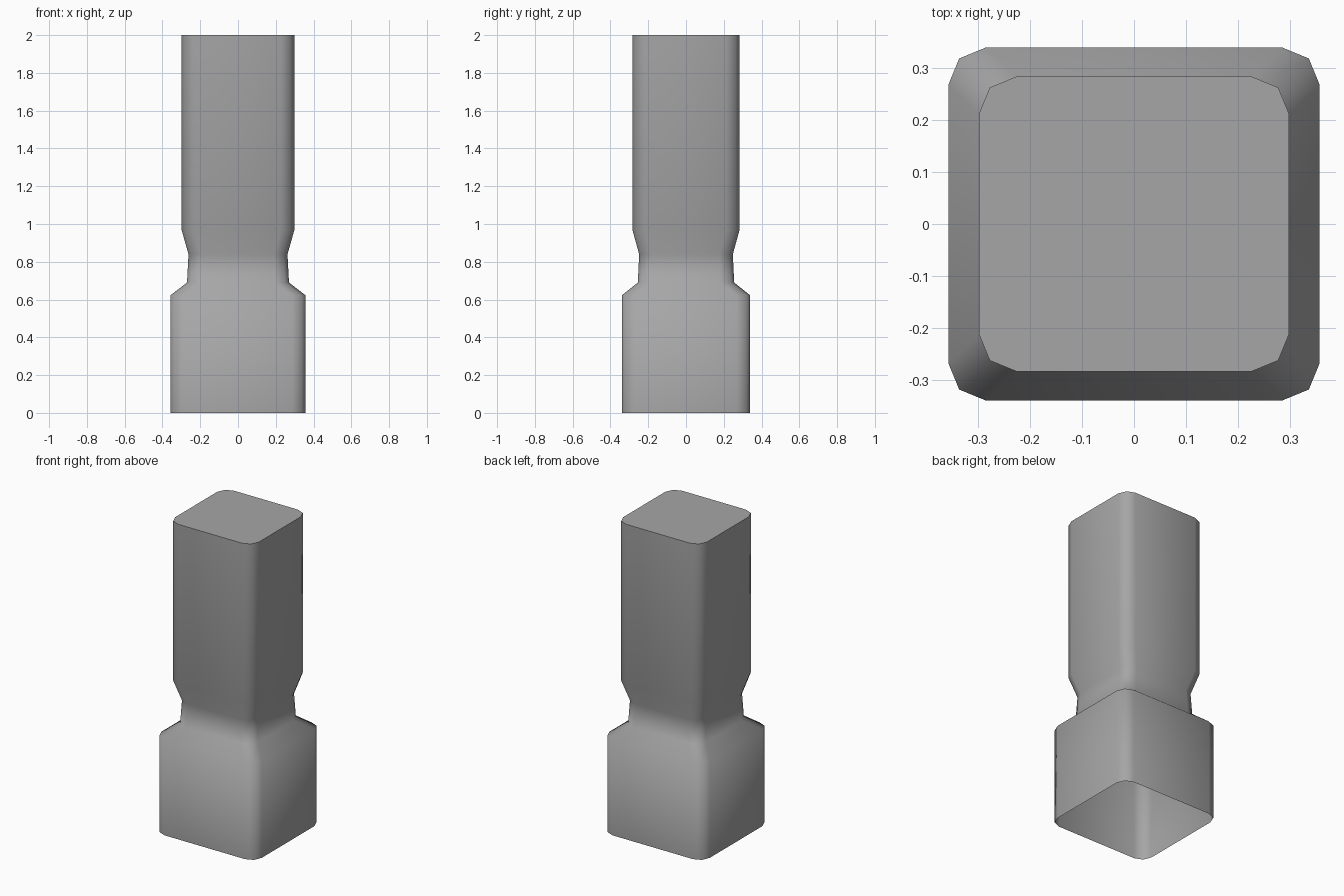
import bpy, bmesh, math

cube = bpy.data.objects.get("Cube")
if cube:
    bpy.data.objects.remove(cube, do_unlink=True)

grey = bpy.data.materials.new("plain grey")
grey.use_nodes = True
colour = (0.38, 0.38, 0.38, 1)
grey.diffuse_color = colour
grey.node_tree.nodes["Principled BSDF"].inputs["Base Color"].default_value = colour

CORNER, MID = 0.072, 0.021


def rounded_ring(bm, hx, hy, z):
    """Rectangle with two-segment rounded corners, counter-clockwise."""
    corner = [(hx, hy - CORNER), (hx - MID, hy - MID), (hx - CORNER, hy)]
    ring = []
    for sx, sy in ((1, 1), (-1, 1), (-1, -1), (1, -1)):
        points = corner if sx * sy > 0 else corner[::-1]
        ring += [bm.verts.new((sx * x, sy * y, z)) for x, y in points]
    return ring


# Half width, half depth and height: base block, neck, upper block
sections = [
    (0.358, 0.34, 0), (0.358, 0.34, 0.622), (0.27, 0.255, 0.69),
    (0.262, 0.248, 0.84), (0.299, 0.284, 0.97), (0.299, 0.284, 2),
]

# Hollow shell, open underneath and capped on top
bm = bmesh.new()
rings = [rounded_ring(bm, *s) for s in sections]
for low, high in zip(rings, rings[1:]):
    for i in range(len(low)):
        j = (i + 1) % len(low)
        bm.faces.new((low[i], low[j], high[j], high[i]))
bm.faces.new(rings[-1])

mesh = bpy.data.meshes.new("post_shell")
bm.to_mesh(mesh)
bm.free()
mesh.materials.append(grey)
post = bpy.data.objects.new("post_shell", mesh)
bpy.context.collection.objects.link(post)

# Smooth sides with a crisp top rim
bpy.ops.object.select_all(action="DESELECT")
post.select_set(True)
bpy.context.view_layer.objects.active = post
bpy.ops.object.shade_smooth_by_angle(angle=math.radians(62))
